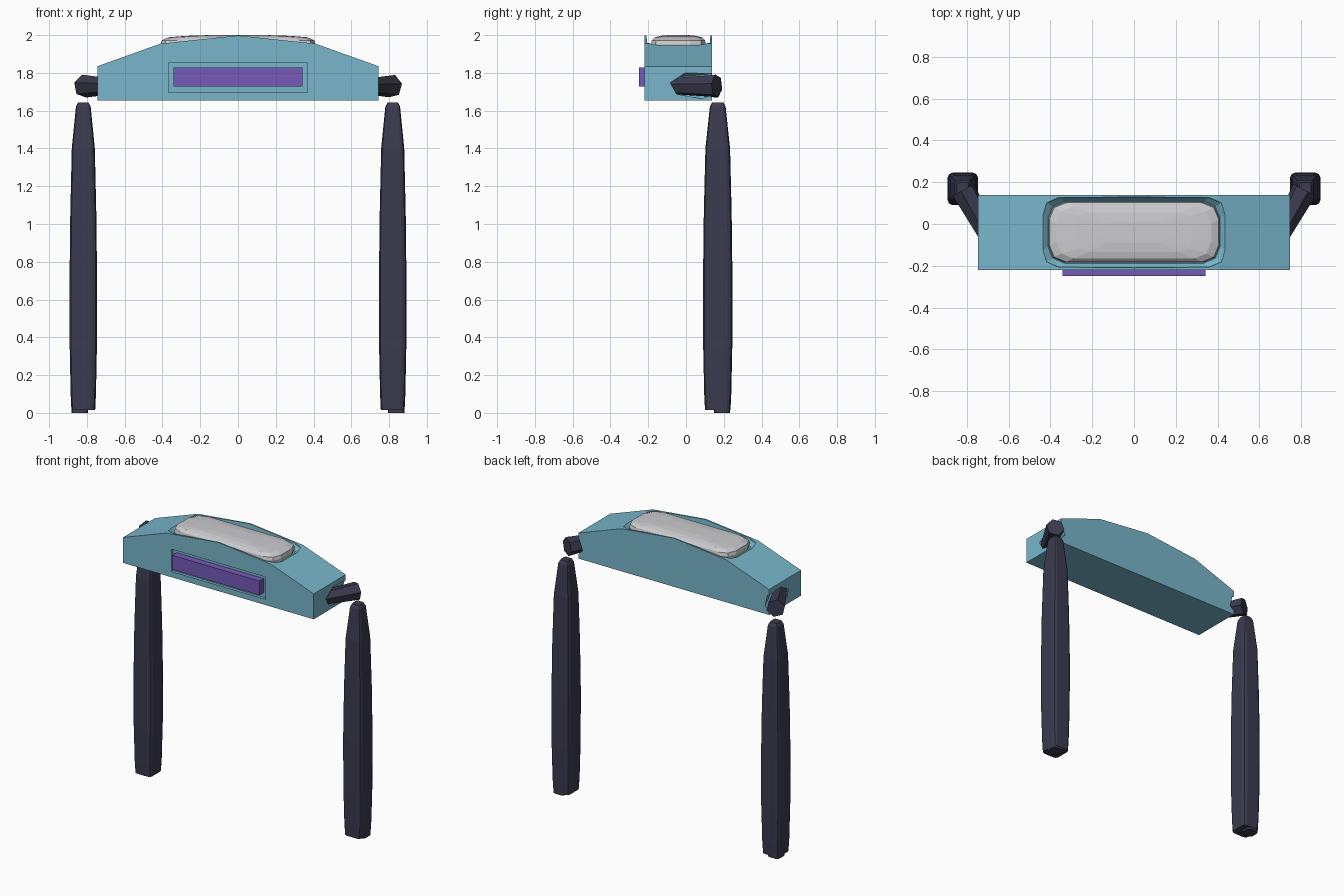
import bpy
import bmesh
from math import cos, sin, pi, radians
from mathutils import Vector

if "Cube" in bpy.data.objects:
    bpy.data.objects.remove(bpy.data.objects["Cube"])


def material(name, rgb):
    m = bpy.data.materials.new(name)
    m.use_nodes = True
    m.diffuse_color = (*rgb, 1)
    m.node_tree.nodes["Principled BSDF"].inputs["Base Color"].default_value = (*rgb, 1)
    return m


TEAL = material("teal", (0.19, 0.47, 0.60))
PURPLE = material("purple", (0.18, 0.10, 0.48))
CHARCOAL = material("charcoal", (0.045, 0.043, 0.078))
SILVER = material("silver", (0.60, 0.60, 0.62))


def loft(name, rings, mat):
    """Skin a stack of equal-length rings and cap both ends."""
    bm = bmesh.new()
    loops = [[bm.verts.new(p) for p in ring] for ring in rings]
    n = len(loops[0])
    for a, b in zip(loops, loops[1:]):
        for i in range(n):
            j = (i + 1) % n
            bm.faces.new((a[i], a[j], b[j], b[i]))
    bm.faces.new(loops[0][::-1])
    bm.faces.new(loops[-1])
    bmesh.ops.recalc_face_normals(bm, faces=bm.faces)
    mesh = bpy.data.meshes.new(name)
    bm.to_mesh(mesh)
    bm.free()
    mesh.materials.append(mat)
    obj = bpy.data.objects.new(name, mesh)
    bpy.context.collection.objects.link(obj)
    return obj


def round_rect(cx, cy, z, hx, hy, r, segs=2):
    """Horizontal rectangle with rounded corners."""
    pts = []
    for q, (sx, sy) in enumerate(((1, 1), (-1, 1), (-1, -1), (1, -1))):
        for k in range(segs + 1):
            a = (q + k / segs) * pi / 2
            pts.append((cx + sx * (hx - r) + r * cos(a),
                        cy + sy * (hy - r) + r * sin(a), z))
    return pts


def box(name, x, y0, y1, z0, z1, mat):
    rings = [[(-x, y, z0), (x, y, z0), (x, y, z1), (-x, y, z1)] for y in (y0, y1)]
    return loft(name, rings, mat)


def hex_bar(name, start, end, r0, r1, roll, mat):
    """Tapered six-sided bar between two points."""
    start, end = Vector(start), Vector(end)
    side = (end - start).cross(Vector((0, 0, 1))).normalized()
    up = side.cross(end - start).normalized()
    rings = []
    for c, r in ((start, r0), (end, r1)):
        angles = [roll + i * pi / 3 for i in range(6)]
        rings.append([c + side * r * cos(a) + up * r * sin(a) for a in angles])
    return loft(name, rings, mat)


def cut(target, cutter):
    mod = target.modifiers.new("cut", "BOOLEAN")
    mod.operation = "DIFFERENCE"
    mod.solver = "EXACT"
    mod.object = cutter
    cutter.hide_render = True
    bpy.context.view_layer.objects.active = target
    bpy.ops.object.modifier_apply(modifier=mod.name)
    bpy.data.objects.remove(cutter)


# Arched body, extruded front to back
half = [(0.745, 1.655), (0.745, 1.835), (0.41, 1.955)]
outline = half + [(0, 1.998)] + [(-x, z) for x, z in reversed(half)]
body = loft("body", [[(x, y, z) for x, z in outline] for y in (-0.219, 0.138)], TEAL)

# Recesses for the cushion and the front panel
MID = -0.04
cut(body, loft("cushion_cutter", [
    round_rect(0, MID, 1.925, 0.412, 0.148, 0.08),
    round_rect(0, MID, 1.95, 0.44, 0.165, 0.08),
    round_rect(0, MID, 2.05, 0.452, 0.174, 0.08)], TEAL))
cut(body, box("panel_cutter", 0.368, -0.3, -0.20, 1.695, 1.853, TEAL))

# Front panel
box("front_panel", 0.342, -0.248, -0.19, 1.728, 1.828, PURPLE)

# Domed cushion on top
loft("top_cushion", [round_rect(0, MID, z, hx, hy, r) for z, hx, hy, r in (
    (1.92, 0.40, 0.136, 0.07),
    (1.95, 0.41, 0.145, 0.08),
    (1.972, 0.405, 0.141, 0.08),
    (1.988, 0.37, 0.125, 0.08),
    (1.996, 0.28, 0.095, 0.06),
    (2.0, 0.15, 0.05, 0.03))], SILVER)

# Arms, their sockets, and the long legs on both sides
LEG_PROFILE = ((0.014, 0.063), (0.1, 0.067), (0.35, 0.072), (0.7, 0.073), (1.05, 0.069),
               (1.4, 0.061), (1.62, 0.039), (1.643, 0.028))
for s, label, roll in ((1, "left", 12), (-1, "right", -18)):
    angle = radians(roll)
    cut(body, hex_bar("socket_cutter", (s * 0.69, -0.06, 1.735), (s * 0.83, 0.19, 1.735),
                      0.06, 0.09, angle, TEAL))
    hex_bar(label + "_arm", (s * 0.69, -0.07, 1.73), (s * 0.815, 0.163, 1.73),
            0.045, 0.062, angle, CHARCOAL)
    loft(label + "_leg", [round_rect(s * 0.819, 0.168, z, h, h * 1.07, h * 0.35)
                          for z, h in LEG_PROFILE], CHARCOAL)
    loft(label + "_foot_pad", [round_rect(s * 0.838, 0.19, z, 0.044, 0.043, 0.02)
                               for z in (0, 0.03)], CHARCOAL)
